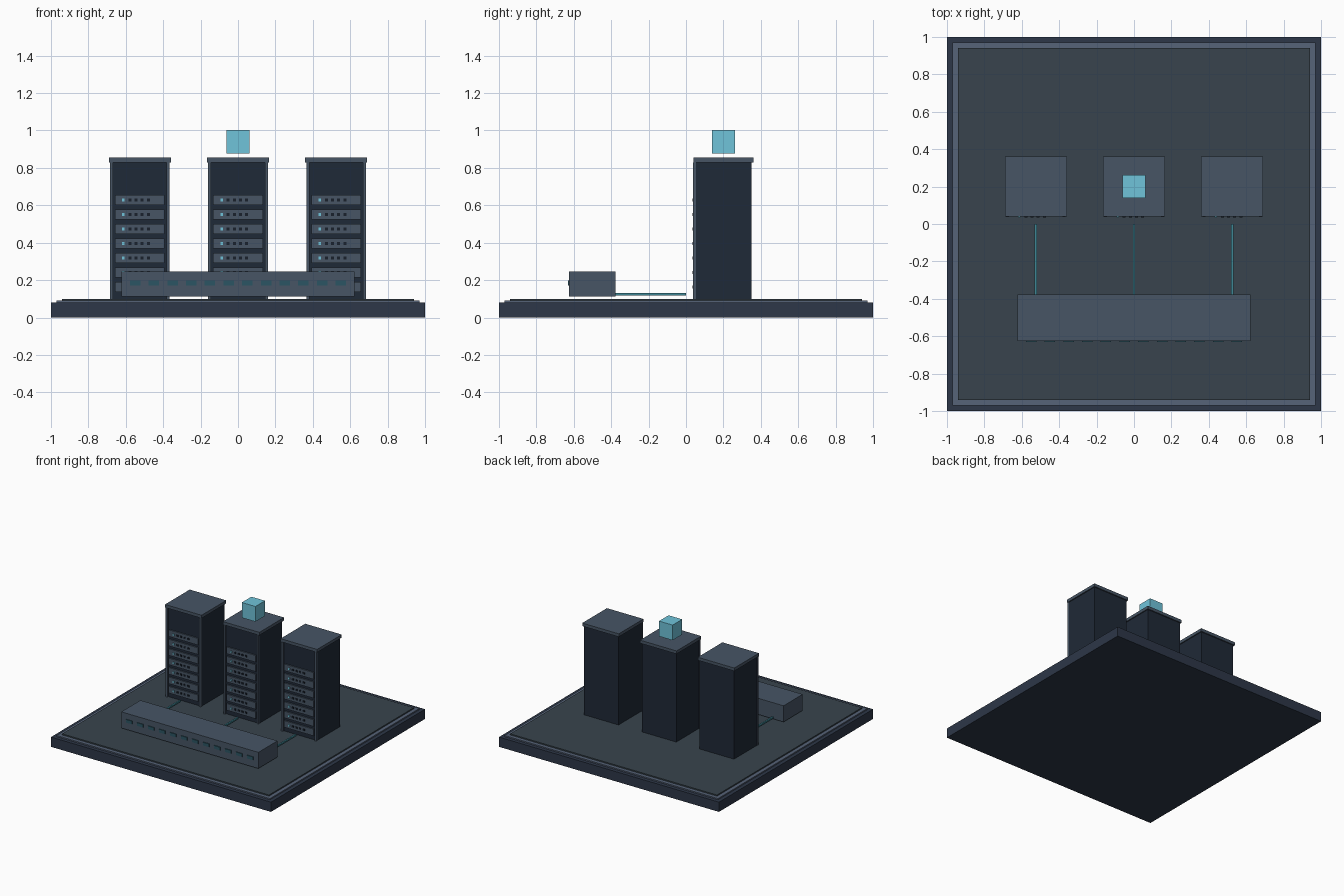
import bpy, bmesh
from mathutils import Matrix

if "Cube" in bpy.data.objects:
    bpy.data.objects.remove(bpy.data.objects["Cube"])


def material(name, hexcode):
    rgb = [int(hexcode[i:i + 2], 16) / 255 for i in (0, 2, 4)]
    m = bpy.data.materials.new(name)
    m.diffuse_color = [((c + 0.055) / 1.055) ** 2.4 if c > 0.04 else c / 12.92 for c in rgb] + [1]
    m.use_nodes = True
    m.node_tree.nodes["Principled BSDF"].inputs["Base Color"].default_value = m.diffuse_color
    return m


NAVY = material("navy", "2D3748")
TRIM = material("trim_slate", "566378")
FLOOR = material("floor_grey", "38444D")
BODY = material("rack_dark", "1F2937")
SLATE = material("slate", "475565")
BLACK = material("vent_black", "18202B")
TEAL = material("port_teal", "2B5563")
CABLE = material("cable_teal", "3F8796")
CYAN = material("cyan", "70C4DA")


def boxes(name, mat, ranges):
    """One object holding boxes given as (x0, x1, y0, y1, z0, z1)."""
    bm = bmesh.new()
    for x0, x1, y0, y1, z0, z1 in ranges:
        centre = Matrix.Translation(((x0 + x1) / 2, (y0 + y1) / 2, (z0 + z1) / 2))
        size = Matrix.Diagonal((x1 - x0, y1 - y0, z1 - z0, 1))
        bmesh.ops.create_cube(bm, size=1, matrix=centre @ size)
    mesh = bpy.data.meshes.new(name)
    bm.to_mesh(mesh)
    bm.free()
    mesh.materials.append(mat)
    ob = bpy.data.objects.new(name, mesh)
    bpy.context.collection.objects.link(ob)
    return ob


# Stepped platform
boxes("platform_base", NAVY, [(-1, 1, -1, 1, 0, 0.08)])
boxes("platform_trim", TRIM, [(-0.97, 0.97, -0.97, 0.97, 0.08, 0.09)])
boxes("platform_floor", FLOOR, [(-0.94, 0.94, -0.94, 0.94, 0.09, 0.10)])

# Server racks, each with a cap, front posts and seven server units
for side, x in (("left", -0.525), ("middle", 0), ("right", 0.525)):
    boxes(f"{side}_rack_body", BODY, [(x - 0.157, x + 0.157, 0.05, 0.35, 0.10, 0.83)])
    boxes(f"{side}_rack_cap", SLATE, [(x - 0.166, x + 0.166, 0.04, 0.36, 0.83, 0.855)])
    boxes(f"{side}_rack_posts", SLATE,
          [(x + s - 0.008, x + s + 0.008, 0.038, 0.053, 0.10, 0.83) for s in (-0.152, 0.152)])
    rows = [0.163 + 0.0775 * i for i in range(7)]
    boxes(f"{side}_server_units", SLATE,
          [(x - 0.133, x + 0.133, 0.04, 0.06, z - 0.0275, z + 0.0275) for z in rows])
    boxes(f"{side}_status_lights", CYAN,
          [(x - 0.094, x - 0.081, 0.034, 0.042, z - 0.007, z + 0.007) for z in rows])
    boxes(f"{side}_server_vents", BLACK,
          [(x + v - 0.008, x + v + 0.008, 0.035, 0.042, z - 0.007, z + 0.007)
           for z in rows for v in (-0.053, -0.02, 0.013, 0.046)])
    boxes(f"{side}_floor_cable", CABLE, [(x - 0.006, x + 0.006, -0.39, 0, 0.118, 0.130)])

# Network switch with a row of ports
boxes("switch_body", SLATE, [(-0.623, 0.623, -0.625, -0.377, 0.112, 0.245)])
boxes("switch_ports", TEAL,
      [(p - 0.028, p + 0.028, -0.631, -0.62, 0.171, 0.197) for p in [-0.55 + 0.1 * i for i in range(12)]])

# Floating data cube
boxes("data_cube", CYAN, [(-0.062, 0.062, 0.138, 0.262, 0.877, 1.002)])
